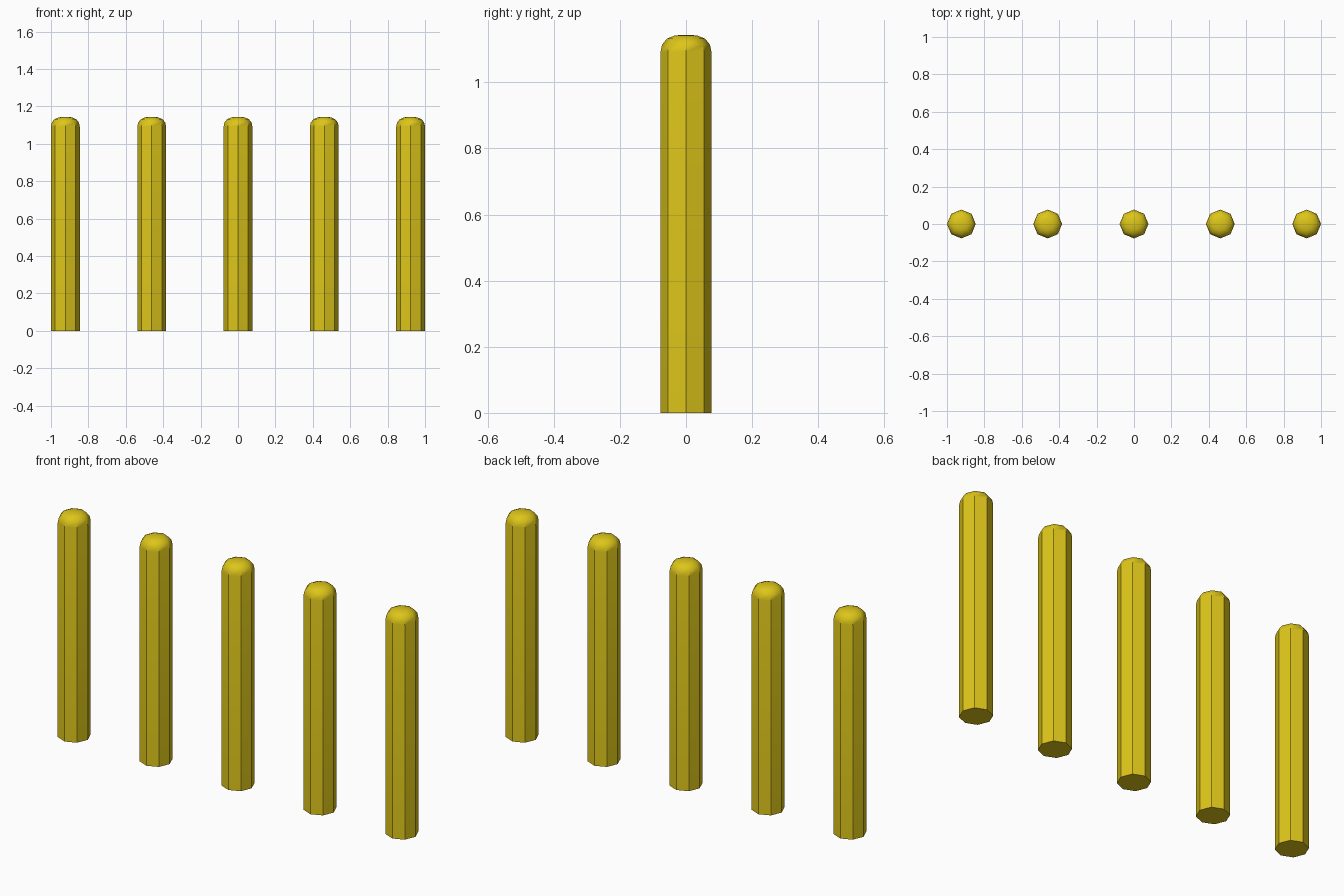
import bpy, bmesh, math

if "Cube" in bpy.data.objects:
    bpy.data.objects.remove(bpy.data.objects["Cube"])

RADIUS, SIDES, COUNT = 0.077, 8, 5
SPACING = (2 - 2 * RADIUS) / (COUNT - 1)
# radius, height: straight shaft then rounded shoulder
PROFILE = [(RADIUS, 0), (RADIUS, 1.092), (0.0725, 1.114), (0.058, 1.132), (0.034, 1.142)]

yellow = bpy.data.materials.new("yellow_paint")
yellow.diffuse_color = (0.72, 0.56, 0.01, 1)
yellow.use_nodes = True
yellow.node_tree.nodes["Principled BSDF"].inputs["Base Color"].default_value = yellow.diffuse_color


def post_mesh():
    bm = bmesh.new()
    rings = []
    for r, z in PROFILE:
        angles = [2 * math.pi * i / SIDES for i in range(SIDES)]
        rings.append([bm.verts.new((r * math.cos(a), r * math.sin(a), z)) for a in angles])
    for low, high in zip(rings, rings[1:]):
        for i in range(SIDES):
            j = (i + 1) % SIDES
            bm.faces.new((low[i], low[j], high[j], high[i]))
    # closed base and slightly domed tip
    bm.faces.new(rings[0][::-1])
    tip = bm.verts.new((0, 0, 1.144))
    for i in range(SIDES):
        bm.faces.new((rings[-1][i], rings[-1][(i + 1) % SIDES], tip))
    mesh = bpy.data.meshes.new("bollard")
    bm.to_mesh(mesh)
    bm.free()
    mesh.materials.append(yellow)
    return mesh


# row of identical bollards
mesh = post_mesh()
for k in range(COUNT):
    post = bpy.data.objects.new(f"bollard_{k + 1}", mesh)
    post.location.x = (k - (COUNT - 1) / 2) * SPACING
    bpy.context.collection.objects.link(post)

# smooth cap, crisp shaft edges
bpy.context.view_layer.objects.active = post
post.select_set(True)
bpy.ops.object.shade_smooth_by_angle(angle=math.radians(40))
